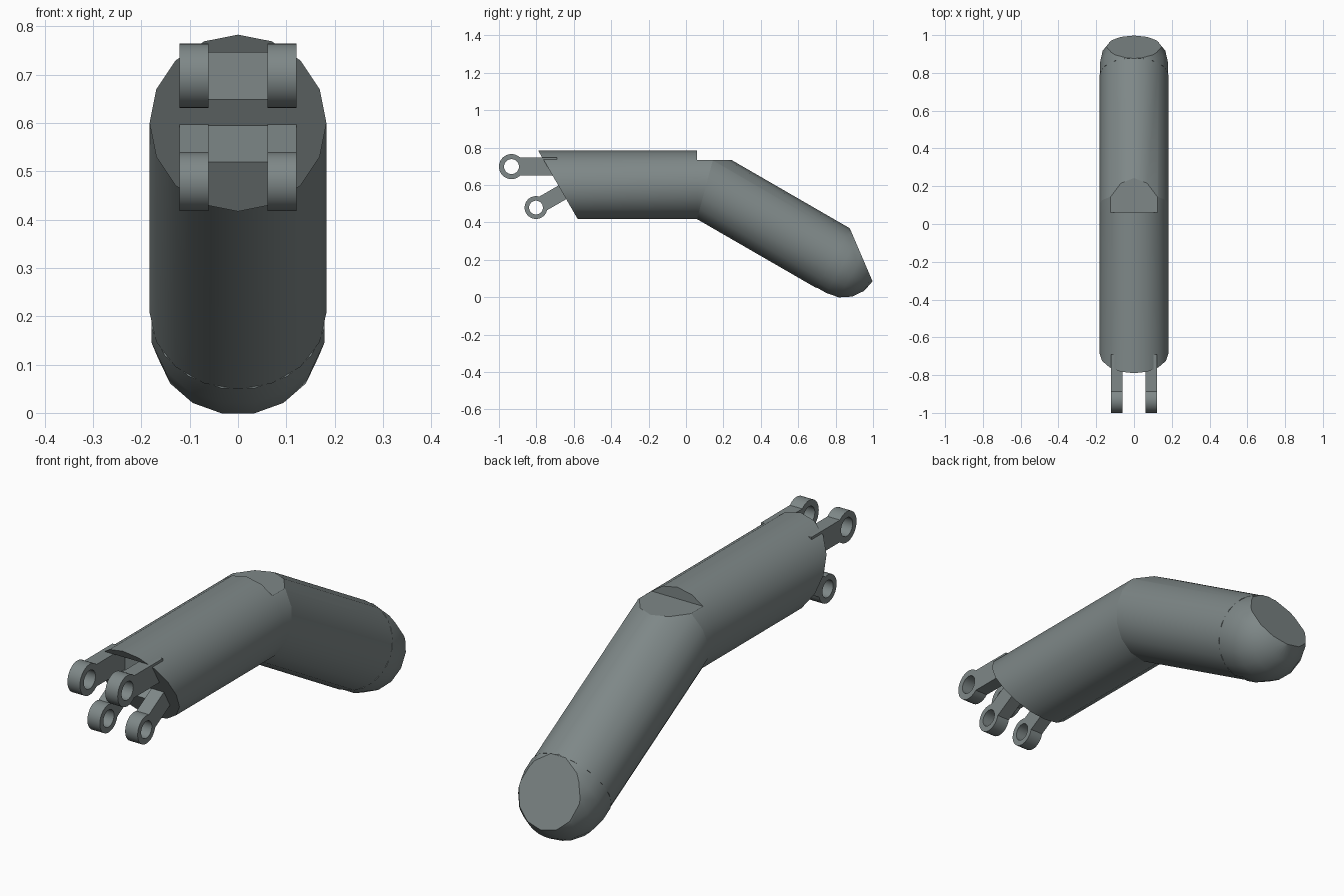
import bpy, bmesh, math
from mathutils import Vector, Matrix

if "Cube" in bpy.data.objects:
    bpy.data.objects.remove(bpy.data.objects["Cube"])

R, SIDES = 0.183, 16
grey = bpy.data.materials.new("steel_grey")
grey.diffuse_color = (0.21, 0.245, 0.245, 1)
grey.use_nodes = True
grey.node_tree.nodes["Principled BSDF"].inputs["Base Color"].default_value = grey.diffuse_color

C30, S30 = math.cos(math.radians(30)), 0.5
ELBOW = Vector((0, 0.108, 0.6))             # where the two axes meet
DOWN = Vector((0, C30, -S30))               # axis of the lower tube
TIP = Vector((0, 0.84, 0.1774))             # centre of the rounded end
MITRE = Vector((0, math.cos(math.radians(15)), -math.sin(math.radians(15))))
FLAT_TOP = (Vector((0, 0, 0.733)), Vector((0, 0, 1)))
END_FLAT = (Vector((0, 0.875, 0.37)), Vector((0, 0.919, 0.394)))


def finish(obj, angle=32):
    obj.data.materials.clear()
    obj.data.materials.append(grey)
    bpy.ops.object.select_all(action='DESELECT')
    obj.select_set(True)
    bpy.context.view_layer.objects.active = obj
    bpy.ops.object.shade_smooth_by_angle(angle=math.radians(angle))
    return obj


def lathe(name, origin, axis, profile, turn=0.0, cuts=()):
    """Rings of (distance along axis, radius), capped, then sliced by planes."""
    bm = bmesh.new()
    side = Vector((1, 0, 0))
    up = side.cross(axis)
    rings = []
    for t, r in profile:
        ring = []
        for i in range(SIDES):
            a = 2 * math.pi * i / SIDES + turn
            ring.append(bm.verts.new(origin + axis * t + (side * math.cos(a) + up * math.sin(a)) * r))
        rings.append(ring)
    for a, b in zip(rings, rings[1:]):
        for i in range(SIDES):
            j = (i + 1) % SIDES
            bm.faces.new((a[i], a[j], b[j], b[i]))
    bm.faces.new(rings[0])
    bm.faces.new(rings[-1])
    for point, normal in cuts:
        geom = bm.verts[:] + bm.edges[:] + bm.faces[:]
        res = bmesh.ops.bisect_plane(bm, geom=geom, dist=1e-5, plane_co=point,
                                     plane_no=normal, clear_outer=True)
        edges = [e for e in res['geom_cut'] if isinstance(e, bmesh.types.BMEdge)]
        bmesh.ops.holes_fill(bm, edges=edges, sides=0)
    bmesh.ops.recalc_face_normals(bm, faces=bm.faces[:])
    mesh = bpy.data.meshes.new(name)
    bm.to_mesh(mesh)
    bm.free()
    obj = bpy.data.objects.new(name, mesh)
    bpy.context.collection.objects.link(obj)
    return obj


def box(name, matrix, lo, hi):
    """Hidden cutter box."""
    bm = bmesh.new()
    bmesh.ops.create_cube(bm, size=1)
    for v in bm.verts:
        v.co = matrix @ Vector([lo[k] + (v.co[k] + 0.5) * (hi[k] - lo[k]) for k in range(3)])
    mesh = bpy.data.meshes.new(name)
    bm.to_mesh(mesh)
    bm.free()
    obj = bpy.data.objects.new(name, mesh)
    bpy.context.collection.objects.link(obj)
    obj.hide_render = True
    obj.hide_set(True)
    return obj


def lug(name, x, y, z, tilt, radius, hole, half_bar, length):
    """Flat arm with a pierced round eye, extruded across x."""
    curve = bpy.data.curves.new(name, 'CURVE')
    curve.dimensions, curve.fill_mode, curve.extrude = '2D', 'BOTH', 0.03
    start = math.asin(half_bar / radius)
    n = 24
    arc = [start + (2 * math.pi - 2 * start) * i / n for i in range(n + 1)]
    outer = [(radius * math.cos(a), radius * math.sin(a)) for a in arc]
    outer += [(length, -half_bar), (length, half_bar)]
    inner = [(hole * math.cos(2 * math.pi * i / n), hole * math.sin(2 * math.pi * i / n)) for i in range(n)]
    for pts in (outer, inner):
        s = curve.splines.new('POLY')
        s.points.add(len(pts) - 1)
        for p, (u, v) in zip(s.points, pts):
            p.co = (u, v, 0, 1)
        s.use_cyclic_u = True
    tmp = bpy.data.objects.new(name + "_outline", curve)
    bpy.context.collection.objects.link(tmp)
    bpy.context.view_layer.update()
    mesh = bpy.data.meshes.new_from_object(tmp.evaluated_get(bpy.context.evaluated_depsgraph_get()))
    bpy.data.objects.remove(tmp)
    axes = Matrix(((0, 0, 1, 0), (1, 0, 0, 0), (0, 1, 0, 0), (0, 0, 0, 1)))
    mesh.transform(Matrix.Translation((x, y, z)) @ axes @ Matrix.Rotation(tilt, 4, 'Z'))
    obj = bpy.data.objects.new(name, mesh)
    bpy.context.collection.objects.link(obj)
    bm = bmesh.new()
    bm.from_mesh(mesh)
    bmesh.ops.remove_doubles(bm, verts=bm.verts[:], dist=1e-5)
    bmesh.ops.recalc_face_normals(bm, faces=bm.faces[:])
    bm.to_mesh(mesh)
    bm.free()
    finish(obj)


Y = Vector((0, 1, 0))
# Upper tube with a slanted front face
slant = (Vector((0, -0.79, 0.783)), Vector((0, -C30, -S30)))
upper = lathe("upper_tube", Vector((0, 0, 0.6)), Y, [(-1, R), (0.06, R)], cuts=[slant])

# Recesses between the lugs
cutters = [
    box("upper_slot_cutter", Matrix(), (-0.061, -1, 0.65), (0.061, -0.69, 0.746)),
    box("lower_slot_cutter", Matrix.Translation((0, -0.8, 0.476)) @ Matrix.Rotation(math.radians(30), 4, 'X'),
        (-0.061, -0.1, -0.043), (0.061, 0.33, 0.043)),
]
for c in cutters:
    m = upper.modifiers.new(c.name, 'BOOLEAN')
    m.operation, m.solver, m.object = 'DIFFERENCE', 'EXACT', c
bpy.context.view_layer.update()
cut_mesh = bpy.data.meshes.new_from_object(upper.evaluated_get(bpy.context.evaluated_depsgraph_get()))
upper.modifiers.clear()
upper.data = cut_mesh
for c in cutters:
    bpy.data.objects.remove(c)
finish(upper, 28)

# Elbow piece with its flat top
finish(lathe("elbow", Vector((0, 0, 0.6)), Y, [(0.06, R), (0.4, R)],
             cuts=[(ELBOW, MITRE), FLAT_TOP]), 28)

# Lower tube
run = (TIP - ELBOW).length
finish(lathe("lower_tube", ELBOW, DOWN, [(-0.3, R), (run - 0.06, R)],
             cuts=[(ELBOW, -MITRE), FLAT_TOP, END_FLAT]), 28)

# Rounded end, sliced flat on its upper back
dome = [(-0.06, R)] + [(R * math.sin(a), R * math.cos(a))
                       for a in (math.radians(22.5 * k) for k in range(4))] + [(R, 0.001)]
finish(lathe("rounded_end", TIP, DOWN, dome, turn=math.pi / SIDES, cuts=[END_FLAT]), 28)

# Two pairs of pierced lugs
for label, sx in (("right", 1), ("left", -1)):
    lug("upper_lug_" + label, sx * 0.091, -0.933, 0.698, 0, 0.067, 0.04, 0.048, 0.243)
    lug("lower_lug_" + label, sx * 0.091, -0.802, 0.479, math.radians(30), 0.061, 0.037, 0.042, 0.3)
